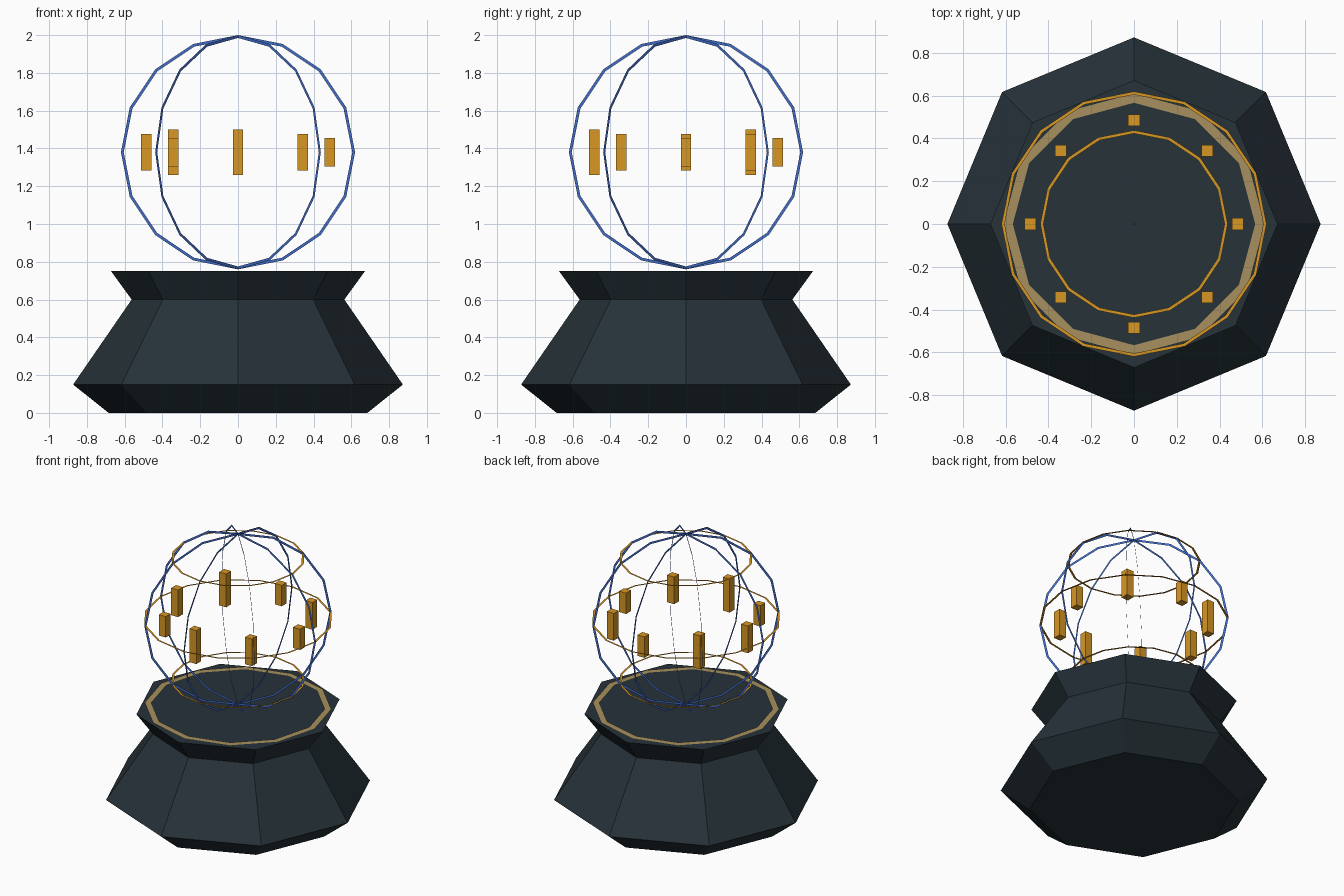
import bpy, bmesh
from math import cos, sin, pi, radians
from mathutils import Matrix

cube = bpy.data.objects.get("Cube")
if cube:
    bpy.data.objects.remove(cube, do_unlink=True)


def material(name, rgb):
    """Make a flat material from 0-255 sRGB values."""
    lin = [((c / 255 + 0.055) / 1.055) ** 2.4 for c in rgb]
    mat = bpy.data.materials.new(name)
    mat.use_nodes = True
    mat.diffuse_color = (*lin, 1)
    mat.node_tree.nodes["Principled BSDF"].inputs["Base Color"].default_value = (*lin, 1)
    return mat


slate = material("dark slate", (38, 50, 57))
gold = material("gold", (216, 151, 36))
pale_gold = material("pale gold", (168, 144, 94))
blue = material("blue", (66, 108, 200))


def finish(name, bm, mat):
    mesh = bpy.data.meshes.new(name)
    bm.to_mesh(mesh)
    bm.free()
    mesh.materials.append(mat)
    obj = bpy.data.objects.new(name, mesh)
    bpy.context.collection.objects.link(obj)
    return obj


def circle(bm, radius, z, sides):
    return [bm.verts.new((radius * cos(2 * pi * i / sides),
                          radius * sin(2 * pi * i / sides), z)) for i in range(sides)]


def bridge(bm, a, b):
    for i in range(len(a)):
        j = (i + 1) % len(a)
        bm.faces.new((a[i], a[j], b[j], b[i]))


def flat_ring(name, outer, inner, sides, mat, matrix):
    """Flat ribbon ring, placed by a matrix."""
    bm = bmesh.new()
    bridge(bm, circle(bm, outer, 0, sides), circle(bm, inner, 0, sides))
    bm.transform(matrix)
    return finish(name, bm, mat)


# Octagonal pedestal
bm = bmesh.new()
profile = [(0.685, 0), (0.873, 0.15), (0.563, 0.6), (0.672, 0.75)]
loops = [circle(bm, r, z, 8) for r, z in profile]
for low, high in zip(loops, loops[1:]):
    bridge(bm, low, high)
bm.faces.new(loops[0][::-1])
bm.faces.new(loops[-1])
finish("pedestal", bm, slate)

# Inlay on the pedestal top
flat_ring("pedestal_inlay", 0.61, 0.567, 12, pale_gold, Matrix.Translation((0, 0, 0.756)))

# Globe cage: upright blue rings and level gold rings
RADIUS, WIDTH, CENTRE = 0.62, 0.015, 1.38
middle = Matrix.Translation((0, 0, CENTRE))
for i in range(4):
    turn = Matrix.Rotation(i * pi / 4, 4, "Z") @ Matrix.Rotation(pi / 2, 4, "X")
    flat_ring(f"meridian_ring_{i + 1}", RADIUS, RADIUS - WIDTH, 16, blue, middle @ turn)
for name, angle in (("lower", -45), ("middle", 0), ("upper", 45)):
    r = RADIUS * cos(radians(angle))
    lift = Matrix.Translation((0, 0, RADIUS * sin(radians(angle))))
    flat_ring(f"{name}_level_ring", r, r - WIDTH, 16, gold, middle @ lift)

# Floating bars in three repeating heights
for i in range(8):
    a = -i * pi / 4
    height = 0.15 + 0.045 * (i % 3)
    bm = bmesh.new()
    bmesh.ops.create_cube(bm, size=1)
    bm.transform(Matrix.Translation((0.485 * cos(a), 0.485 * sin(a), CENTRE))
                 @ Matrix.Diagonal((0.055, 0.055, height, 1)))
    finish(f"floating_bar_{i + 1}", bm, gold)
